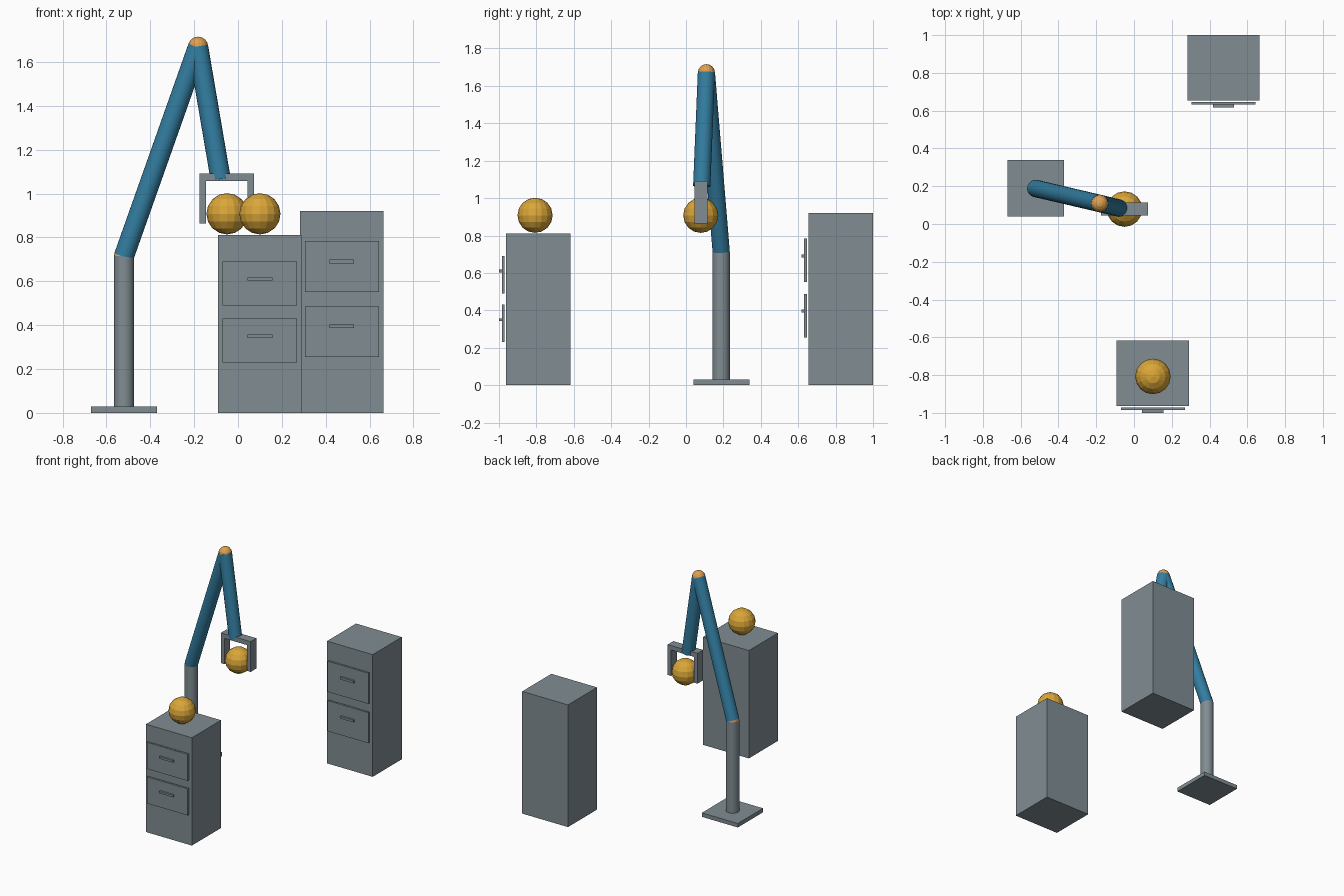
import bpy
from mathutils import Vector

if "Cube" in bpy.data.objects:
    bpy.data.objects.remove(bpy.data.objects["Cube"])


def material(name, rgb):
    m = bpy.data.materials.new(name)
    m.diffuse_color = (*rgb, 1.0)
    m.use_nodes = True
    m.node_tree.nodes["Principled BSDF"].inputs["Base Color"].default_value = m.diffuse_color
    return m


GREY = material("grey_metal", (0.215, 0.265, 0.29))
BLUE = material("blue_paint", (0.033, 0.21, 0.36))
GOLD = material("gold_ball", (0.70, 0.38, 0.04))
ORANGE = material("orange_joint", (0.74, 0.35, 0.08))


def finish(name, mat):
    ob = bpy.context.object
    ob.name = name
    ob.data.materials.append(mat)
    return ob


def box(name, x, y, z, mat=GREY):
    """Box from (min, max) pairs along each axis."""
    spans = (x, y, z)
    bpy.ops.mesh.primitive_cube_add(size=1, location=[(a + b) / 2 for a, b in spans])
    ob = finish(name, mat)
    ob.scale = [b - a for a, b in spans]
    return ob


def rod(name, start, end, radius, mat):
    start, end = Vector(start), Vector(end)
    axis = end - start
    bpy.ops.mesh.primitive_cylinder_add(vertices=24, radius=radius, depth=axis.length,
                                        location=(start + end) / 2)
    ob = finish(name, mat)
    ob.rotation_euler = axis.to_track_quat('Z', 'Y').to_euler()
    bpy.ops.object.shade_smooth_by_angle(angle=0.6)
    return ob


def ball(name, centre, radius, mat):
    bpy.ops.mesh.primitive_uv_sphere_add(segments=16, ring_count=8, radius=radius,
                                         location=centre)
    return finish(name, mat)


def cabinet(name, x, y, height, drawer_x, drawer_z, handle_x, handle_z):
    box(name + "_body", x, y, (0, height))
    f = y[0]
    # Drawer fronts stand slightly proud of the body, with a bar handle on each
    for i, (dz, hz) in enumerate(zip(drawer_z, handle_z)):
        box(f"{name}_drawer_{i}", drawer_x, (f - 0.022, f - 0.008), dz)
        box(f"{name}_handle_{i}", handle_x, (f - 0.037, f - 0.022), hz)


# Cabinets
cabinet("near_cabinet", (-0.092, 0.29), (-0.963, -0.617), 0.812, (-0.07, 0.27),
        [(0.49, 0.69), (0.23, 0.43)], (0.043, 0.157), [(0.603, 0.618), (0.342, 0.357)])
cabinet("far_cabinet", (0.283, 0.664), (0.654, 1.0), 0.92, (0.305, 0.643),
        [(0.552, 0.783), (0.256, 0.486)], (0.417, 0.529), [(0.682, 0.699), (0.388, 0.404)])

# Stand
box("base_plate", (-0.67, -0.37), (0.04, 0.34), (0, 0.03))
shoulder, elbow, wrist = (-0.52, 0.188, 0.715), (-0.182, 0.109, 1.67), (-0.079, 0.084, 1.065)
rod("column", (-0.52, 0.188, 0.02), shoulder, 0.046, GREY)

# Arm links and joints
R = 0.046
rod("upper_arm", shoulder, elbow, R, BLUE)
rod("forearm", elbow, wrist, R, BLUE)
ball("shoulder_joint", shoulder, R, ORANGE)
ball("elbow_joint", elbow, R, ORANGE)

# Gripper
gy = (0.046, 0.114)
box("gripper_palm", (-0.175, 0.073), gy, (1.058, 1.092))
for side, gx in (("left", (-0.175, -0.146)), ("right", (0.044, 0.073))):
    box(f"gripper_finger_{side}", gx, gy, (0.864, 1.06))

# Balls
ball("held_ball", (-0.05, 0.079, 0.908), 0.094, GOLD)
ball("resting_ball", (0.1, -0.807, 0.908), 0.094, GOLD)
